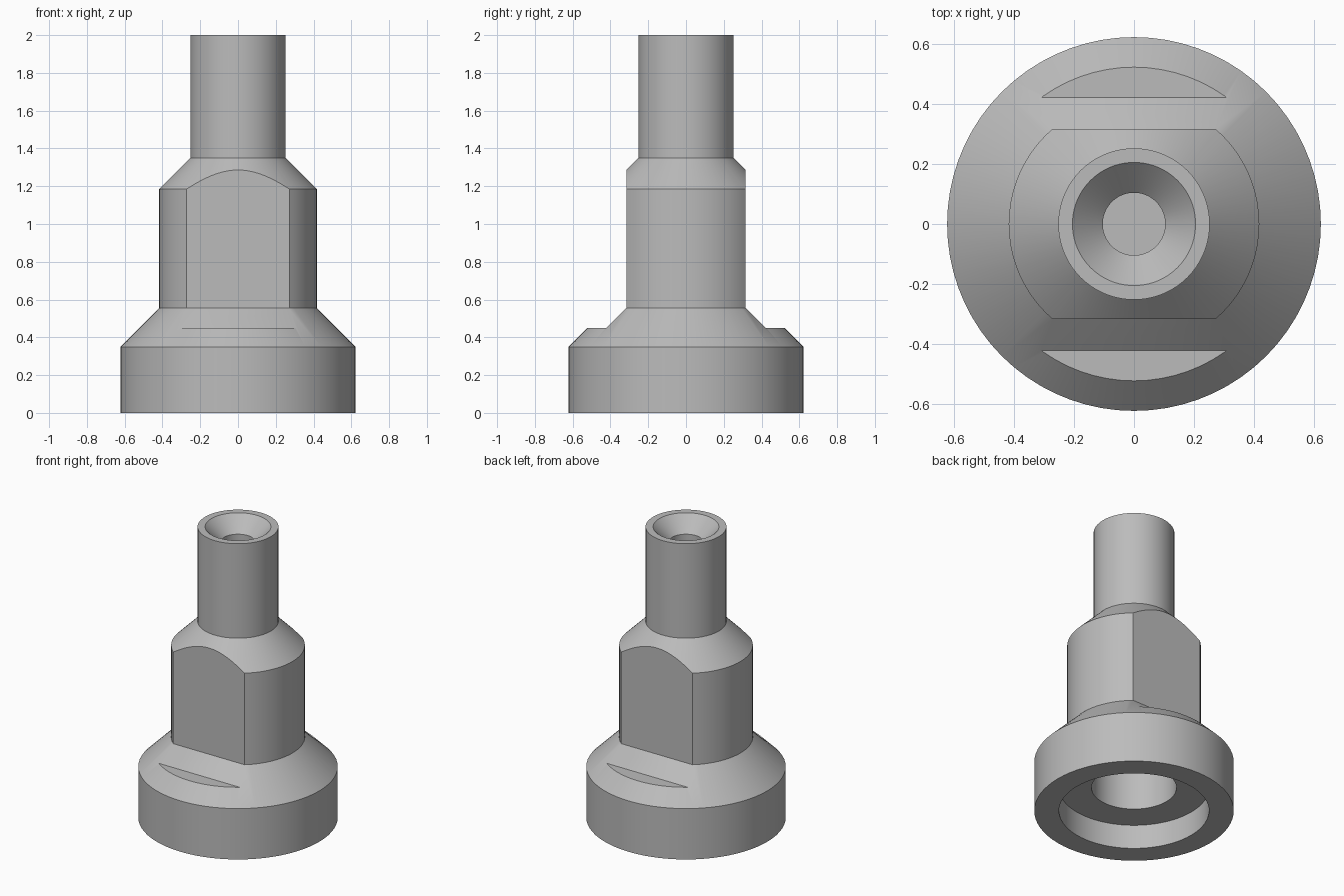
import bpy
import bmesh
import math

cube = bpy.data.objects.get("Cube")
if cube:
    bpy.data.objects.remove(cube, do_unlink=True)

# Single material
metal = bpy.data.materials.new("plain_grey")
metal.use_nodes = True
grey = (0.5, 0.5, 0.5, 1.0)
metal.diffuse_color = grey
metal.node_tree.nodes["Principled BSDF"].inputs["Base Color"].default_value = grey


def finish(bm, name):
    bmesh.ops.recalc_face_normals(bm, faces=bm.faces[:])
    mesh = bpy.data.meshes.new(name)
    bm.to_mesh(mesh)
    bm.free()
    mesh.materials.append(metal)
    obj = bpy.data.objects.new(name, mesh)
    bpy.context.collection.objects.link(obj)
    return obj


def lathe(name, profile, steps=72):
    """Spin a list of (radius, z) points around the z axis."""
    bm = bmesh.new()
    verts = [bm.verts.new((r, 0, z)) for r, z in profile]
    edges = [bm.edges.new(pair) for pair in zip(verts, verts[1:])]
    bmesh.ops.spin(bm, geom=verts + edges, cent=(0, 0, 0), axis=(0, 0, 1),
                   angle=math.tau, steps=steps)
    bmesh.ops.remove_doubles(bm, verts=bm.verts[:], dist=0.0001)
    return finish(bm, name)


def prism(name, section, half_width):
    """Extrude a closed (y, z) section along x."""
    bm = bmesh.new()
    face = bm.faces.new([bm.verts.new((-half_width, y, z)) for y, z in section])
    extruded = bmesh.ops.extrude_face_region(bm, geom=[face])["geom"]
    moved = [v for v in extruded if isinstance(v, bmesh.types.BMVert)]
    bmesh.ops.translate(bm, verts=moved, vec=(2 * half_width, 0, 0))
    return finish(bm, name)


# Turned body: lower bore, recess, flange, neck, stem, funnel and top bore
body = lathe("fitting_body", [
    (0, 1.0), (0.265, 1.0), (0.265, 0.166), (0.468, 0.166), (0.468, 0),
    (0.622, 0), (0.622, 0.35), (0.417, 0.555), (0.417, 1.185),
    (0.252, 1.35), (0.252, 2), (0.205, 2), (0.104, 1.9),
    (0.104, 1.5), (0, 1.5),
])

# Wrench flats with a sloped foot and a small ledge, front and back
bpy.context.view_layer.objects.active = body
for side, label in ((-1, "front"), (1, "back")):
    section = [(0.316, 0.555), (0.421, 0.45), (0.8, 0.45), (0.8, 1.6), (0.316, 1.6)]
    cutter = prism(label + "_flat_cutter", [(side * y, z) for y, z in section], 0.8)
    cutter.hide_render = True
    cut = body.modifiers.new(label + "_flat", 'BOOLEAN')
    cut.operation = 'DIFFERENCE'
    cut.solver = 'EXACT'
    cut.object = cutter
    bpy.ops.object.modifier_apply(modifier=cut.name)
    bpy.data.objects.remove(cutter, do_unlink=True)

# Smooth round surfaces, crisp machined edges
for obj in bpy.context.selected_objects:
    obj.select_set(False)
body.select_set(True)
bpy.ops.object.shade_smooth_by_angle(angle=math.radians(30))
